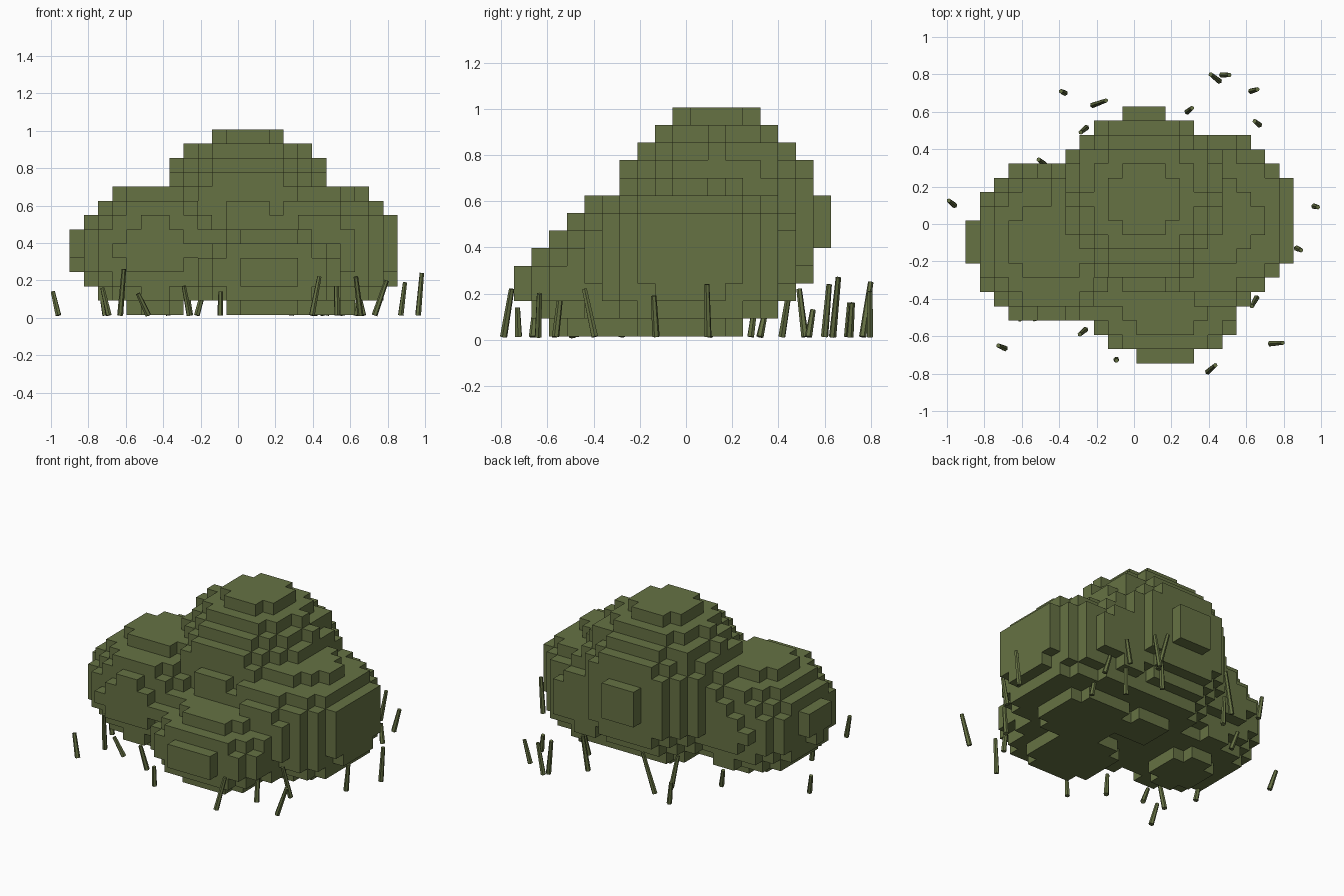
import bpy, bmesh, math
from mathutils import Vector, Matrix

CELL = 0.0763
ORIGIN = Vector((-0.901, -0.745, 0.015))   # low corner of the block grid
COUNT = (23, 18, 13)

green = bpy.data.materials.new("olive green")
green.diffuse_color = (0.133, 0.168, 0.057, 1)

# Leaf clumps: centre, radii, vertical roundness power, shoulder trim
CLUMPS = [
    ((0.053, 0.133, 0.516), (0.490, 0.478, 0.485), 2, 0),      # tall middle
    ((-0.440, -0.095, 0.366), (0.443, 0.430, 0.345), 2, 0),    # left
    ((0.400, 0.018, 0.362), (0.468, 0.470, 0.334), 4, 0.8),    # right
    ((0.167, -0.350, 0.250), (0.415, 0.390, 0.257), 2, 0),     # low front
]


def finish(bm, name):
    mesh = bpy.data.meshes.new(name)
    bm.to_mesh(mesh)
    bm.free()
    mesh.materials.append(green)
    obj = bpy.data.objects.new(name, mesh)
    bpy.context.collection.objects.link(obj)
    return obj


def filled(i, j, k):
    p = ORIGIN + Vector((i + 0.5, j + 0.5, k + 0.5)) * CELL
    for c, r, power, trim in CLUMPS:
        x, y, z = (abs(p[a] - c[a]) / r[a] for a in range(3))
        if x * x + y * y + z ** power + trim * y ** 4 * z * z < 1:
            return True
    return False


# Blocky bush: outer faces of every filled grid cell
cells = {(i, j, k) for i in range(COUNT[0]) for j in range(COUNT[1])
         for k in range(COUNT[2]) if filled(i, j, k)}
bm = bmesh.new()
corners = {}


def corner(key):
    if key not in corners:
        corners[key] = bm.verts.new(ORIGIN + Vector(key) * CELL)
    return corners[key]


for cell in cells:
    for axis in range(3):
        u, v = (axis + 1) % 3, (axis + 2) % 3
        for side in (0, 1):
            near = list(cell)
            near[axis] += 2 * side - 1
            if tuple(near) in cells:
                continue
            ring = []
            for du, dv in ((0, 0), (1, 0), (1, 1), (0, 1)):
                key = list(cell)
                key[axis] += side
                key[u] += du
                key[v] += dv
                ring.append(corner(tuple(key)))
            bm.faces.new(ring if side else ring[::-1])
finish(bm, "bush")

# Grass blades: base x, base y, tip x, tip y, tip height
BLADES = [
    (-0.96, 0.10, -0.990, 0.125, 0.14), (-0.37, 0.70, -0.39, 0.71, 0.16),
    (-0.22, 0.635, -0.15, 0.66, 0.27), (-0.255, 0.515, -0.285, 0.49, 0.22),
    (-0.48, 0.32, -0.51, 0.345, 0.13), (-0.69, -0.665, -0.725, -0.65, 0.16),
    (-0.26, -0.565, -0.29, -0.59, 0.17), (-0.095, -0.725, -0.093, -0.73, 0.14),
    (0.395, -0.79, 0.435, -0.755, 0.22), (0.53, -0.565, 0.525, -0.54, 0.23),
    (0.655, -0.395, 0.63, -0.44, 0.22), (0.73, -0.64, 0.795, -0.635, 0.20),
    (0.87, -0.13, 0.893, -0.14, 0.19), (0.963, 0.095, 0.983, 0.09, 0.24),
    (0.67, 0.53, 0.645, 0.55, 0.13), (0.625, 0.71, 0.66, 0.72, 0.16),
    (0.455, 0.765, 0.41, 0.80, 0.25), (0.47, 0.797, 0.51, 0.797, 0.21),
    (0.285, 0.60, 0.31, 0.62, 0.24), (-0.48, -0.49, -0.535, -0.51, 0.13),
    (-0.63, -0.47, -0.61, -0.51, 0.26), (-0.71, -0.28, -0.735, -0.27, 0.16),
    (0.41, 0.415, 0.44, 0.45, 0.23), (0.56, 0.28, 0.545, 0.30, 0.16),
]
bm = bmesh.new()
for bx, by, tx, ty, height in BLADES:
    base, tip = Vector((bx, by, 0.013)), Vector((tx, ty, height))
    along = tip - base
    turn = along.to_track_quat('Z', 'Y').to_matrix().to_4x4()
    bmesh.ops.create_cone(bm, cap_ends=True, segments=6, radius1=0.016, radius2=0.012,
                          depth=along.length,
                          matrix=Matrix.Translation((base + tip) / 2) @ turn)
finish(bm, "grass_blades")
